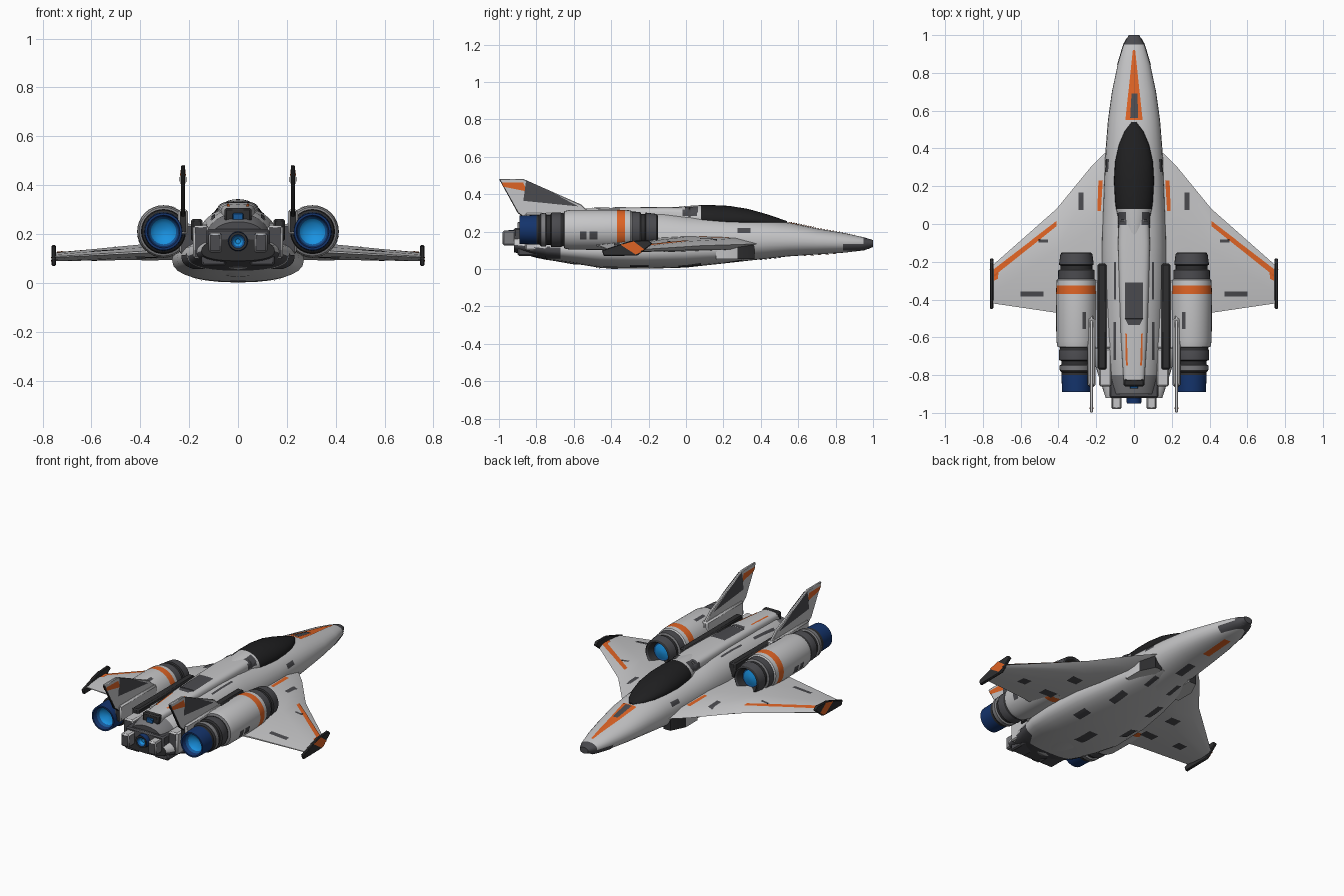
import bpy, bmesh, math
from mathutils import Vector

cube = bpy.data.objects.get("Cube")
if cube:
    bpy.data.objects.remove(cube, do_unlink=True)

# Palette
PALETTE = {
    "hull_white": (.56, .56, .57), "panel_grey": (.07, .07, .078),
    "trim_black": (.028, .028, .03), "canopy_glass": (.014, .014, .015),
    "orange": (.73, .125, .018), "nozzle_blue": (.007, .034, .15),
    "ring_blue": (.008, .1, .33), "glow_blue": (.01, .29, .76), "mid_grey": (.2, .2, .21),
}
MATS = {}
for key, rgb in PALETTE.items():
    m = bpy.data.materials.new(key)
    m.use_nodes = True
    m.diffuse_color = (*rgb, 1)
    bsdf = m.node_tree.nodes["Principled BSDF"]
    bsdf.inputs["Base Color"].default_value = (*rgb, 1)
    bsdf.inputs["Roughness"].default_value = .6
    MATS[key] = m
NAMES = list(PALETTE)
made = []


def dark_aft(c, n):
    return "panel_grey" if n.y < -.5 else "hull_white"


def finish(name, bm, color="hull_white", rule=None, mirror=False, bevel=0, recalc=True):
    if recalc:
        bmesh.ops.recalc_face_normals(bm, faces=bm.faces)
    bm.normal_update()
    for f in bm.faces:
        if rule or color:
            c = rule(f.calc_center_median(), f.normal) if rule else color
            f.material_index = NAMES.index(c)
    me = bpy.data.meshes.new(name)
    bm.to_mesh(me)
    bm.free()
    for key in NAMES:
        me.materials.append(MATS[key])
    ob = bpy.data.objects.new(name, me)
    bpy.context.collection.objects.link(ob)
    if bevel:
        b = ob.modifiers.new("Bevel", "BEVEL")
        b.width, b.segments = bevel, 1
    if mirror:
        ob.modifiers.new("Mirror", "MIRROR").use_mirror_merge = False
    made.append(ob)


def skin(bm, rings):
    rows = [[bm.verts.new(p) for p in r] for r in rings]
    n = len(rows[0])
    for a, b in zip(rows, rows[1:]):
        for i in range(n):
            bm.faces.new((a[i], a[(i + 1) % n], b[(i + 1) % n], b[i]))
    bm.faces.new(rows[0])
    bm.faces.new(rows[-1])


def loft(name, sections, power=2, n=28, **kw):
    """Sections are (y, half width, bottom, widest height, top)."""
    def curve(v):
        return math.copysign(abs(v) ** (2 / power), v)
    rings = []
    for y, w, zb, zm, zt in sections:
        ring = []
        for i in range(n):
            c, s = curve(math.cos(math.tau * i / n)), curve(math.sin(math.tau * i / n))
            ring.append((w * c, y, zm + s * (zt - zm if s > 0 else zm - zb)))
        rings.append(ring)
    bm = bmesh.new()
    skin(bm, rings)
    finish(name, bm, **kw)


def turned(name, x, z, stages, n=32, mirror=True):
    """Surface turned about y; each stage is (y, radius, colour up to it)."""
    bm = bmesh.new()
    rows = [[bm.verts.new((x + r * math.cos(math.tau * i / n), y, z + r * math.sin(math.tau * i / n)))
             for i in range(n)] for y, r, _ in stages]
    for a, b, st in zip(rows, rows[1:], stages[1:]):
        for i in range(n):
            f = bm.faces.new((a[i], a[(i + 1) % n], b[(i + 1) % n], b[i]))
            f.material_index = NAMES.index(st[2])
    for row, st in ((rows[0], stages[0]), (rows[-1], stages[-1])):
        bm.faces.new(row).material_index = NAMES.index(st[2])
    finish(name, bm, color=None, mirror=mirror)


def box(name, lo, hi, mirror=True, bevel=.008, **kw):
    bm = bmesh.new()
    skin(bm, [[(x, y, z) for x, z in ((lo[0], lo[2]), (hi[0], lo[2]), (hi[0], hi[2]), (lo[0], hi[2]))]
              for y in (lo[1], hi[1])])
    finish(name, bm, mirror=mirror, bevel=bevel, **kw)


def plate(name, x, thick, outline, **kw):
    bm = bmesh.new()
    skin(bm, [[(x + s * thick / 2, y, z) for y, z in outline] for s in (-1, 1)])
    finish(name, bm, mirror=True, **kw)


def decal(name, color, quad, axis="z", start=1, sign=-1, mirror=True, n=10):
    """Thin paint patch, projected along an axis onto the surfaces built so far."""
    bpy.context.view_layer.update()
    deps = bpy.context.evaluated_depsgraph_get()
    d = Vector((0, 0, sign)) if axis == "z" else Vector((sign, 0, 0))
    a, b, c, e = [Vector(q) for q in quad]
    bm = bmesh.new()
    grid = {}
    for i in range(n + 1):
        for j in range(n + 1):
            p = a.lerp(b, i / n).lerp(e.lerp(c, i / n), j / n)
            o = Vector((p.x, p.y, start)) if axis == "z" else Vector((start, p.x, p.y))
            hit, loc, nor, *_ = bpy.context.scene.ray_cast(deps, o, d)
            if hit:
                nor = nor if nor.dot(d) < 0 else -nor
                grid[i, j] = bm.verts.new(loc + nor * .003)
    for i in range(n):
        for j in range(n):
            keys = ((i, j), (i + 1, j), (i + 1, j + 1), (i, j + 1))
            if all(k in grid for k in keys):
                vs = [grid[k] for k in keys]
                depth = [v.co.dot(d) for v in vs]
                if max(depth) - min(depth) < .035:
                    f = bm.faces.new(vs)
                    f.normal_update()
                    if f.normal.dot(d) > 0:
                        f.normal_flip()
    finish(name, bm, color, mirror=mirror, recalc=False)


def rect(u, v, w, h):
    return [(u - w, v - h), (u + w, v - h), (u + w, v + h), (u - w, v + h)]


# Fuselage, belly, spine and canopy
loft("fuselage", [
    (1, .028, .118, .138, .155), (.95, .055, .1, .137, .17), (.85, .085, .088, .14, .192),
    (.7, .117, .078, .145, .217), (.55, .138, .068, .15, .248), (.4, .15, .052, .15, .265),
    (.2, .16, .03, .15, .278), (0, .168, .014, .15, .29), (-.12, .172, .01, .15, .308),
    (-.3, .172, .01, .15, .31), (-.6, .158, .025, .15, .3), (-.8, .14, .06, .15, .285),
    (-.9, .12, .09, .16, .25)], power=2.2,
    rule=lambda c, n: "panel_grey" if c.y > .95 or n.y < -.8 else "mid_grey" if c.y < -.8 else "hull_white")
loft("belly", [
    (.36, .145, .055, .1, .135), (.2, .185, .03, .1, .16), (0, .23, .008, .1, .175),
    (-.2, .262, .002, .095, .18), (-.45, .27, .005, .095, .18), (-.6, .25, .03, .1, .18),
    (-.75, .205, .05, .11, .19), (-.92, .15, .09, .13, .18)], power=2.4,
    rule=lambda c, n: "trim_black" if n.y < -.8 else "panel_grey" if c.y < -.8 and n.z < 0 else "hull_white")
loft("spine", [
    (.02, .08, .2, .27, .33), (-.1, .085, .2, .28, .332), (-.3, .08, .2, .28, .33),
    (-.6, .07, .2, .27, .322), (-.84, .055, .2, .26, .305)], power=4, rule=dark_aft)
loft("canopy", [
    (.54, .012, .24, .25, .256), (.49, .05, .23, .25, .274), (.42, .08, .23, .255, .297),
    (.33, .1, .23, .26, .322), (.23, .106, .23, .26, .338), (.12, .1, .23, .265, .343),
    (.08, .095, .23, .265, .342), (0, .075, .23, .27, .337), (-.07, .05, .23, .27, .33)],
    rule=lambda c, n: "canopy_glass" if c.y > .08 else "hull_white")

# Wings with swept leading edge
AIRFOIL = [(0, 0), (.12, .38), (.4, .5), (.75, .3), (1, .06), (1, -.06), (.75, -.3), (.4, -.5), (.12, -.38)]
bm = bmesh.new()
skin(bm, [[(x, le + (te - le) * u, z + v * t) for u, v in AIRFOIL] for x, le, te, z, t in (
    (.1, .42, -.56, .135, .08), (.16, .37, -.54, .135, .08), (.23, .3, -.51, .132, .075),
    (.41, .08, -.47, .125, .062), (.75, -.22, -.42, .106, .034))])
finish("wings", bm, mirror=True)
plate("wing_tip_plates", .754, .018, [(-.18, .135), (-.2, .155), (-.3, .15), (-.45, .1), (-.44, .07), (-.26, .072)],
      color="trim_black", bevel=.004)

# Engine nacelles, glowing at both ends
turned("engine_nacelles", .305, .21, [
    (-.19, .015, "glow_blue"), (-.2, .046, "glow_blue"), (-.198, .054, "ring_blue"), (-.16, .07, "trim_black"),
    (-.15, .076, "panel_grey"), (-.16, .085, "trim_black"), (-.215, .092, "panel_grey"), (-.22, .084, "trim_black"),
    (-.24, .084, "trim_black"), (-.245, .096, "mid_grey"), (-.29, .097, "panel_grey"),
    (-.297, .104, "hull_white"), (-.325, .106, "hull_white"), (-.37, .108, "orange"),
    (-.62, .106, "hull_white"), (-.65, .1, "hull_white"), (-.655, .086, "mid_grey"),
    (-.67, .092, "trim_black"), (-.72, .092, "panel_grey"), (-.725, .08, "trim_black"),
    (-.745, .08, "trim_black"), (-.75, .09, "mid_grey"), (-.775, .088, "mid_grey"),
    (-.785, .079, "trim_black"), (-.8, .079, "trim_black"), (-.89, .076, "nozzle_blue"),
    (-.89, .067, "nozzle_blue"), (-.865, .06, "nozzle_blue"), (-.85, .052, "ring_blue"),
    (-.84, .036, "glow_blue"), (-.83, .012, "glow_blue")])
box("engine_pylons", (.12, -.66, .12), (.24, -.3, .24), rule=dark_aft)
box("nacelle_cradles", (.24, -.5, .12), (.36, -.3, .15), rule=dark_aft)
box("engine_channels", (.145, -.77, .17), (.192, -.21, .262), color="trim_black")
box("rear_shoulders", (.12, -.86, .1), (.185, -.66, .235), rule=dark_aft)

# Tail fins and their fairings
plate("tail_fins", .225, .017, [(-1, .482), (-.87, .482), (-.56, .345), (-.48, .27), (-.86, .27), (-.9, .3)],
      bevel=.004, rule=lambda c, n: "trim_black" if n.y < -.3 else "hull_white")
box("fin_fairings", (.205, -.86, .2), (.245, -.5, .3),
    rule=lambda c, n: "trim_black" if n.y < -.5 else "hull_white")

# Rear machinery
box("rear_booms", (.065, -.98, .125), (.12, -.75, .205),
    rule=lambda c, n: "hull_white" if n.z > .5 else "panel_grey" if n.y < -.5 else "mid_grey")
box("rear_block", (-.13, -.92, .11), (.13, -.8, .22), mirror=False, color="panel_grey")
box("lower_skids", (.05, -.9, .07), (.15, -.6, .12), color="panel_grey")
box("spine_end", (-.055, -.86, .24), (.055, -.82, .307), mirror=False, color="trim_black")
box("upper_vent", (-.022, -.872, .25), (.022, -.85, .285), mirror=False, bevel=.004, color="ring_blue")
turned("centre_thruster", 0, .17, [
    (-.85, .04, "trim_black"), (-.9, .042, "trim_black"), (-.95, .038, "nozzle_blue"),
    (-.95, .028, "trim_black"), (-.94, .02, "ring_blue"), (-.93, .01, "glow_blue")], n=20, mirror=False)

# Chin intakes with raked openings
bm = bmesh.new()
skin(bm, [[(x, y, z) for x, y in ((.1, .365), (.148, .365), (.192, .275), (.192, .16), (.1, .16))] for z in (.055, .13)])
finish("chin_intakes", bm, mirror=True, rule=lambda c, n: "trim_black" if n.y > .2 else "hull_white")

# Orange paint
decal("nose_stripe", "orange", [(-.045, .55), (.045, .55), (.006, .92), (-.006, .92)], mirror=False, n=16)
decal("nose_panel", "panel_grey", [(-.02, .56), (.022, .56), (.018, .69), (-.013, .69)], mirror=False)
decal("nose_under_stripe", "orange", rect(0, .725, .022, .095), start=-1, sign=1, mirror=False)
decal("wing_stripe", "orange", [(.41, .015), (.41, -.012), (.74, -.275), (.74, -.238)], n=16)
decal("wing_tip_patch", "orange", [(.715, -.23), (.74, -.24), (.74, -.3), (.72, -.29)])
decal("strake_stripe", "orange", [(.165, .23), (.188, .23), (.194, .07), (.175, .07)])
decal("spine_stripe", "orange", [(.032, -.75), (.042, -.75), (.046, -.58), (.038, -.58)])
decal("tip_stripe", "orange", [(-.27, .078), (-.215, .1), (-.28, .148), (-.35, .13)], "x")
for side, start, sign in (("outer", 1, -1), ("inner", .15, 1)):
    decal(f"fin_{side}_stripe", "orange", [(-.975, .44), (-.85, .415), (-.87, .462), (-.985, .464)], "x", start, sign)
    decal(f"fin_{side}_panel", "panel_grey", [(-.87, .365), (-.575, .335), (-.72, .412), (-.855, .472)], "x", start, sign)

# Grey panels on top, the spine panel with cropped corners
decal("spine_panel", "panel_grey", rect(0, -.405, .047, .095), mirror=False)
decal("spine_panel_end", "panel_grey", [(-.047, -.5), (.047, -.5), (.03, -.535), (-.03, -.535)], mirror=False)
for i, (x, y, w, h) in enumerate([
        (.28, .12, .014, .045), (.54, -.37, .06, .014), (.265, -.51, .009, .045),
        (.06, .03, .02, .035), (.48, -.09, .025, .008), (.1, -.62, .007, .1), (.1, -.3, .005, .1)]):
    decal(f"top_panel_{i}", "panel_grey", rect(x, y, w, h))

# Grey panels on the sides
for i, (y, z, w, h) in enumerate([
        (.91, .118, .07, .017), (.31, .205, .035, .012), (.02, .3, .04, .016), (-.55, .18, .018, .02),
        (-.495, .18, .022, .02), (-.71, .09, .04, .03)]):
    decal(f"side_panel_{i}", "panel_grey", rect(y, z, w, h), "x")

# Grey panels underneath
for i, (x, y, w, h) in enumerate([
        (0, .45, .025, .06), (0, -.42, .03, .07), (.13, .02, .022, .06), (.17, -.25, .025, .05),
        (.36, -.09, .035, .03), (.37, -.31, .045, .03), (.57, -.28, .03, .03), (.08, .25, .015, .05)]):
    decal(f"under_panel_{i}", "panel_grey", rect(x, y, w, h), start=-1, sign=1, mirror=x > 0)

# Smooth shading with crisp edges
bpy.ops.object.select_all(action="DESELECT")
for ob in made:
    ob.select_set(True)
bpy.context.view_layer.objects.active = made[0]
bpy.ops.object.shade_smooth_by_angle(angle=math.radians(32))
